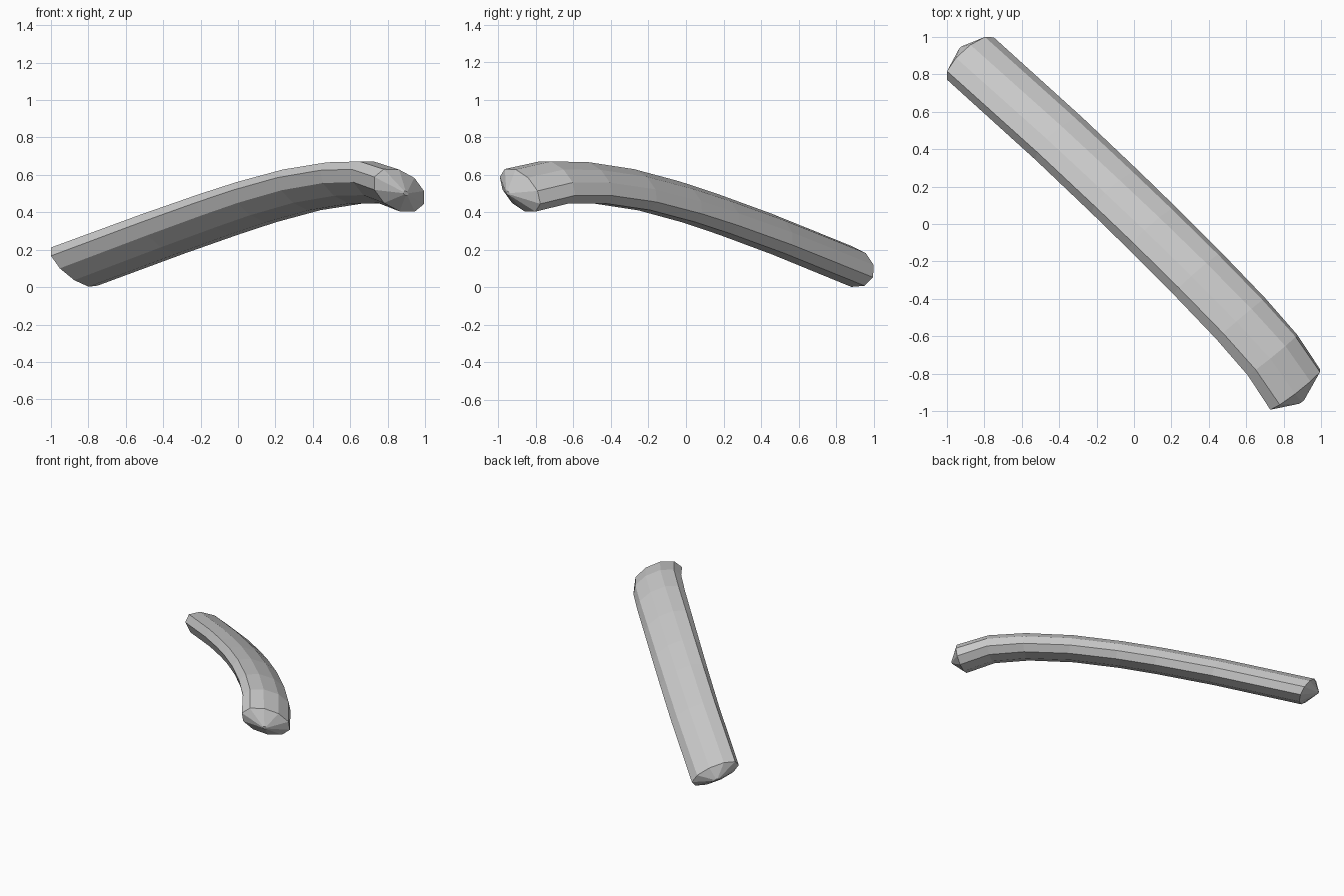
import bpy, bmesh, math
from mathutils import Vector

if "Cube" in bpy.data.objects:
    bpy.data.objects.remove(bpy.data.objects["Cube"])

SIDES = 10

# Centre line of the bar, low back-left end to raised front-right end
path = [Vector(p) for p in [
    (-0.875, 0.885, 0.11), (-0.40, 0.455, 0.285), (-0.10, 0.17, 0.39),
    (0.10, -0.025, 0.455), (0.34, -0.265, 0.52), (0.57, -0.505, 0.557),
    (0.74, -0.70, 0.56), (0.862, -0.885, 0.517)]]

# Oval section: wide and thin half axes at both ends
wide = Vector((0.125, 0.113, -0.057)), Vector((0.133, 0.108, -0.072))
thin = Vector((-0.04, 0.04, 0.095)), Vector((0.042, 0.01, 0.094))

bm = bmesh.new()


def ring(centre, t, scale=1.0):
    w = wide[0].lerp(wide[1], t) * scale
    n = thin[0].lerp(thin[1], t) * scale
    angles = [2 * math.pi * i / SIDES for i in range(SIDES)]
    return [bm.verts.new(centre + w * math.cos(a) + n * math.sin(a)) for a in angles]


# Small tip rings close the blunt conical ends
rings = [ring(Vector((-0.925, 0.94, 0.095)), 0, 0.1)]
rings += [ring(p, i / (len(path) - 1)) for i, p in enumerate(path)]
rings.append(ring(Vector((0.897, -0.95, 0.502)), 1, 0.1))

for a, b in zip(rings, rings[1:]):
    for i in range(SIDES):
        j = (i + 1) % SIDES
        bm.faces.new((a[i], a[j], b[j], b[i]))
bm.faces.new(rings[0])
bm.faces.new(rings[-1])
bmesh.ops.recalc_face_normals(bm, faces=bm.faces)

mesh = bpy.data.meshes.new("curved_bar")
bm.to_mesh(mesh)
bm.free()
bar = bpy.data.objects.new("curved_bar", mesh)
bpy.context.collection.objects.link(bar)
